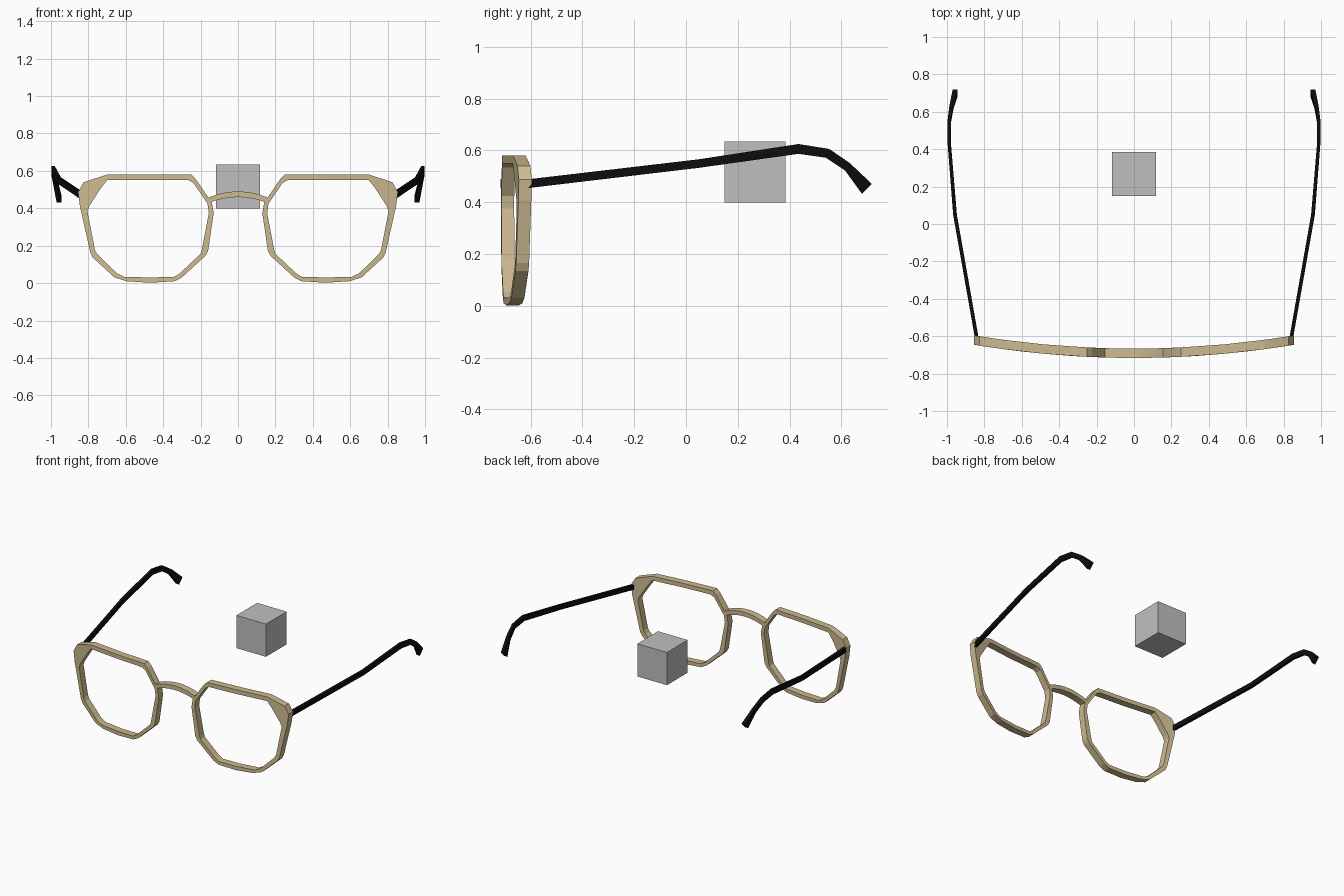
import bpy, bmesh

if "Cube" in bpy.data.objects:
    bpy.data.objects.remove(bpy.data.objects["Cube"])


def material(name, rgb):
    m = bpy.data.materials.new(name)
    m.diffuse_color = (*rgb, 1)
    m.use_nodes = True
    m.node_tree.nodes["Principled BSDF"].inputs["Base Color"].default_value = m.diffuse_color
    return m


TAN = material("tan frame", (0.61, 0.49, 0.28))
BLACK = material("black arm", (0.004, 0.004, 0.004))
GREY = material("grey cube", (0.53, 0.53, 0.53))


def loft(name, sections, mat, closed=False, mirror=False):
    """Join four-cornered cross-sections into a flat-faced bar."""
    bm = bmesh.new()
    rows = [[bm.verts.new(p) for p in s] for s in sections]
    n = len(rows)
    for i in range(n if closed else n - 1):
        a, b = rows[i], rows[(i + 1) % n]
        for j in range(4):
            k = (j + 1) % 4
            bm.faces.new((a[j], a[k], b[k], b[j]))
    if not closed:
        bm.faces.new(rows[0])
        bm.faces.new(rows[-1])
    bmesh.ops.recalc_face_normals(bm, faces=bm.faces)
    me = bpy.data.meshes.new(name)
    bm.to_mesh(me)
    bm.free()
    me.materials.append(mat)
    ob = bpy.data.objects.new(name, me)
    bpy.context.collection.objects.link(ob)
    if mirror:
        ob.modifiers.new("Mirror", 'MIRROR')
    return ob


def front_y(x):
    """Gentle wrap of the frame front."""
    return -0.716 + 0.096 * x * x


def frame_section(outer, inner, depth=0.05):
    (ox, oz), (ix, iz) = outer, inner
    return [(ox, front_y(ox), oz), (ix, front_y(ix), iz),
            (ix, front_y(ix) + depth, iz), (ox, front_y(ox) + depth, oz)]


# Lens rims: outer and inner corner pairs, with a thick upper outside corner
rim = [
    ((.25, .58), (.265, .55)), ((.48, .58), (.48, .55)), ((.70, .58), (.70, .55)),
    ((.825, .54), (.735, .505)), ((.855, .487), (.795, .412)),
    ((.845, .41), (.805, .385)), ((.79, .165), (.765, .178)),
    ((.775, .135), (.753, .155)), ((.66, .03), (.648, .053)),
    ((.595, .01), (.61, .034)), ((.47, .0), (.47, .027)), ((.34, .01), (.34, .034)),
    ((.30, .03), (.31, .053)), ((.175, .145), (.20, .157)),
    ((.16, .17), (.193, .18)), ((.13, .375), (.156, .375)),
    ((.14, .43), (.163, .425)), ((.225, .555), (.238, .535)),
]
rim[10] = ((.47, .002), (.47, .03))
loft("lens_rims", [frame_section(o, i) for o, i in rim], TAN, closed=True, mirror=True)

# Arched bridge between the rims
bridge = []
for i in range(9):
    x = -0.155 + 0.31 * i / 8
    z = 0.475 - 1.3 * x * x
    bridge.append(frame_section((x, z + .015), (x, z - .015)))
loft("nose_bridge", bridge, TAN)

# Side arms with hooked ear tips: x, half width, top (y, z), bottom (y, z)
arm = [
    (.838, .010, (-.625, .487), (-.625, .453)),
    (.957, .010, (.05, .566), (.05, .533)),
    (.988, .009, (.435, .625), (.435, .587)),
    (.988, .009, (.553, .606), (.54, .572)),
    (.976, .011, (.632, .552), (.615, .522)),
    (.957, .013, (.718, .471), (.68, .432)),
]
loft("side_arms", [[(x - w, *t), (x + w, *t), (x + w, *b), (x - w, *b)]
                   for x, w, t, b in arm], BLACK, mirror=True)

# Floating cube behind the frame
bpy.ops.mesh.primitive_cube_add(size=0.235, location=(0, 0.267, 0.517))
cube = bpy.context.object
cube.name = "floating_cube"
cube.data.materials.append(GREY)
